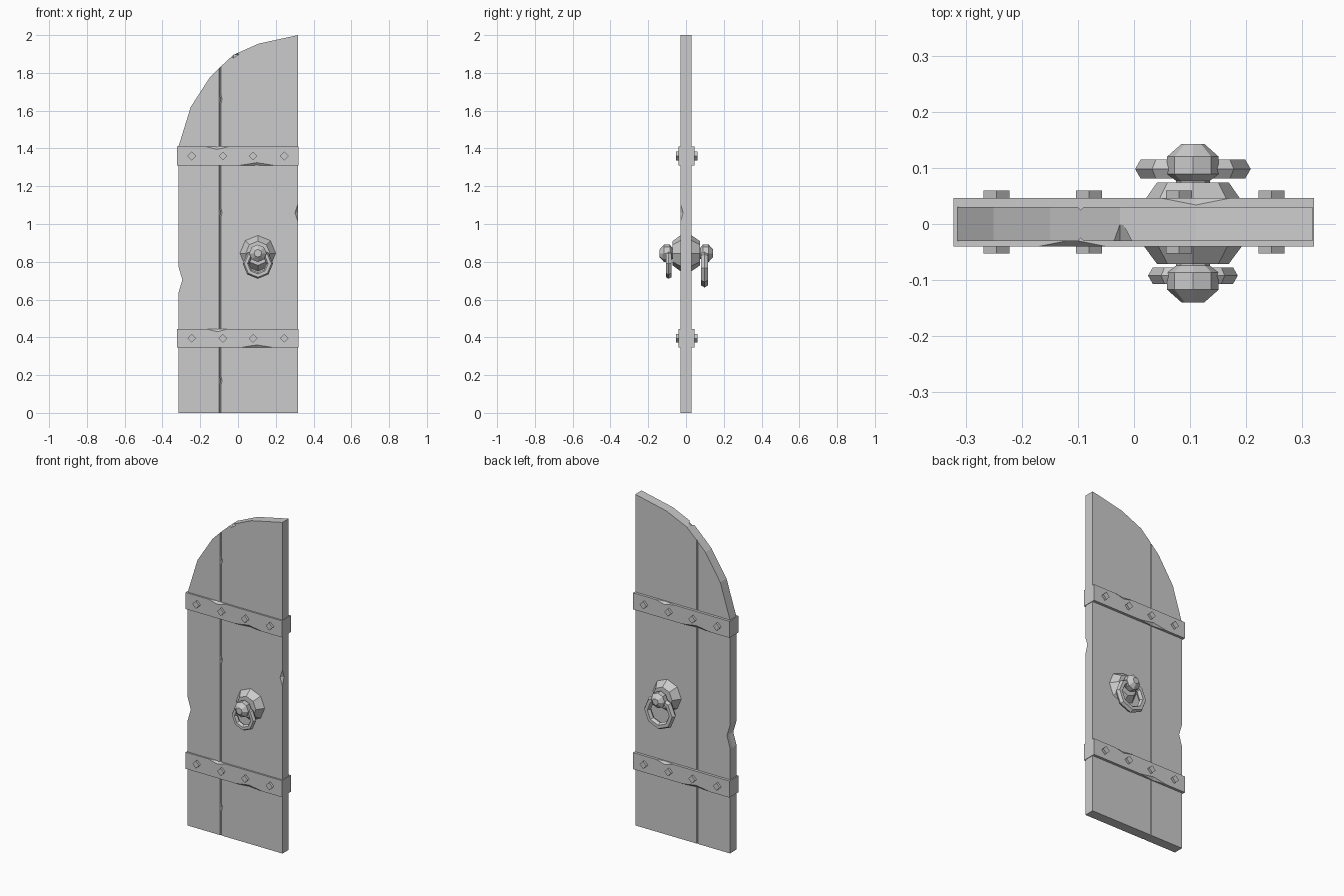
import bpy, bmesh, math
from mathutils import Matrix, Vector

if "Cube" in bpy.data.objects:
    bpy.data.objects.remove(bpy.data.objects["Cube"], do_unlink=True)

grey = bpy.data.materials.new("plain grey")
grey.use_nodes = True
colour = (0.6, 0.6, 0.6, 1)
grey.diffuse_color = colour
grey.node_tree.nodes["Principled BSDF"].inputs["Base Color"].default_value = colour


def finish(bm, name):
    bmesh.ops.recalc_face_normals(bm, faces=bm.faces)
    mesh = bpy.data.meshes.new(name)
    bm.to_mesh(mesh)
    bm.free()
    mesh.materials.append(grey)
    obj = bpy.data.objects.new(name, mesh)
    bpy.context.collection.objects.link(obj)
    return obj


def prism(name, outline, y0, y1, seam=None):
    """Extrude an xz outline through y, easing the edges along the seam."""
    bm = bmesh.new()
    face = bm.faces.new([bm.verts.new((x, y0, z)) for x, z in outline])
    out = bmesh.ops.extrude_face_region(bm, geom=[face])
    moved = [v for v in out["geom"] if isinstance(v, bmesh.types.BMVert)]
    bmesh.ops.translate(bm, verts=moved, vec=(0, y1 - y0, 0))
    if seam is not None:
        edges = [e for e in bm.edges
                 if all(abs(v.co.x - seam) < 1e-4 for v in e.verts)
                 and abs(e.verts[0].co.z - e.verts[1].co.z) > 0.1]
        bmesh.ops.bevel(bm, geom=edges, offset=0.005, segments=1, affect='EDGES')
    return finish(bm, name)


def chip(target, centre, reach):
    """Knock an octahedral nick out of an edge."""
    bm = bmesh.new()
    axes = [Vector((s * (i == 0), s * (i == 1), s * (i == 2))) for i in range(3) for s in (1, -1)]
    for p in axes:
        bm.verts.new([c + a * r for c, a, r in zip(centre, p, reach)])
    bmesh.ops.convex_hull(bm, input=bm.verts)
    cutter = finish(bm, target.name + "_chip_cutter")
    cutter.hide_render = True
    cutter.hide_set(True)
    cutter.display_type = 'WIRE'
    mod = target.modifiers.new("chip", 'BOOLEAN')
    mod.operation = 'DIFFERENCE'
    mod.solver = 'EXACT'
    mod.object = cutter


def lathe(name, profile, x, z, sides=8):
    """Turn a (radius, y) profile around a front-to-back axis."""
    bm = bmesh.new()
    rings = []
    for r, y in profile:
        angles = [2 * math.pi * i / sides for i in range(sides)]
        rings.append([bm.verts.new((x + r * math.cos(a), y, z + r * math.sin(a))) for a in angles])
    for a, b in zip(rings, rings[1:]):
        for i in range(sides):
            j = (i + 1) % sides
            bm.faces.new((a[i], a[j], b[j], b[i]))
    bm.faces.new(rings[0])
    bm.faces.new(rings[-1])
    return finish(bm, name)


def pull_ring(name, x, y, z, major, minor):
    bpy.ops.mesh.primitive_torus_add(major_segments=8, minor_segments=6, major_radius=major,
                                     minor_radius=minor, location=(x, y, z),
                                     rotation=(math.pi / 2, 0, 0))
    ring = bpy.context.object
    ring.name = name
    ring.data.materials.append(grey)


# Door planks, with a quarter arch on top
SEAM = -0.095
narrow = prism("narrow_plank", [(SEAM, 0), (SEAM, 1.83), (-0.15, 1.775), (-0.25, 1.62),
                                (-0.315, 1.41), (-0.315, 0)], -0.03, 0.03, SEAM)
wide = prism("wide_plank", [(SEAM, 0), (0.318, 0), (0.318, 2), (0.11, 1.955),
                            (-0.025, 1.895), (SEAM, 1.83)], -0.03, 0.03, SEAM)
chip(narrow, (-0.316, 0.002, 0.705), (0.024, 0.3, 0.08))
chip(wide, (0.319, -0.031, 1.06), (0.018, 0.017, 0.055))
chip(wide, (-0.025, -0.031, 1.898), (0.032, 0.036, 0.02))
for z in (0.17, 1.06, 1.66):
    chip(wide, (SEAM + 0.003, -0.031, z), (0.008, 0.012, 0.04))

# Iron straps wrapping both faces, with nicked rims and diamond studs
for level, z in (("lower", 0.395), ("upper", 1.36)):
    strap = prism(level + "_strap", [(-0.322, z - 0.05), (0.321, z - 0.05),
                                     (0.321, z + 0.05), (-0.322, z + 0.05)], -0.04, 0.046)
    for side, y in ((1, -0.0405), (-1, 0.0465)):
        chip(strap, (-0.11 * side, y, z + 0.0505), (0.065, 0.013, 0.016))
        chip(strap, (0.10 * side, y, z - 0.0505), (0.10, 0.013, 0.016))
    for i, x in enumerate((-0.245, -0.08, 0.08, 0.245)):
        lathe(f"{level}_stud_{i + 1}", [(0.023, -0.053), (0.023, 0.06)], x, z, sides=4)

# Handles: flared rose, faceted knob and hanging ring on each face
HX, HZ = 0.105, 0.845
for face, s, shift in (("front", -1, 0), ("back", 1, 0.003)):
    lathe(face + "_rose", [(0.096, s * 0.028), (0.064, s * 0.071 + shift)], HX, HZ)
    knob = [(0.03, 0.065), (0.03, 0.074), (0.046, 0.086), (0.046, 0.117), (0.02, 0.14)]
    lathe(face + "_knob", [(r, s * y + shift) for r, y in knob], HX, HZ)
pull_ring("front_ring", HX, -0.092, 0.79, 0.063, 0.017)
pull_ring("back_ring", HX, 0.098, 0.767, 0.083, 0.02)
